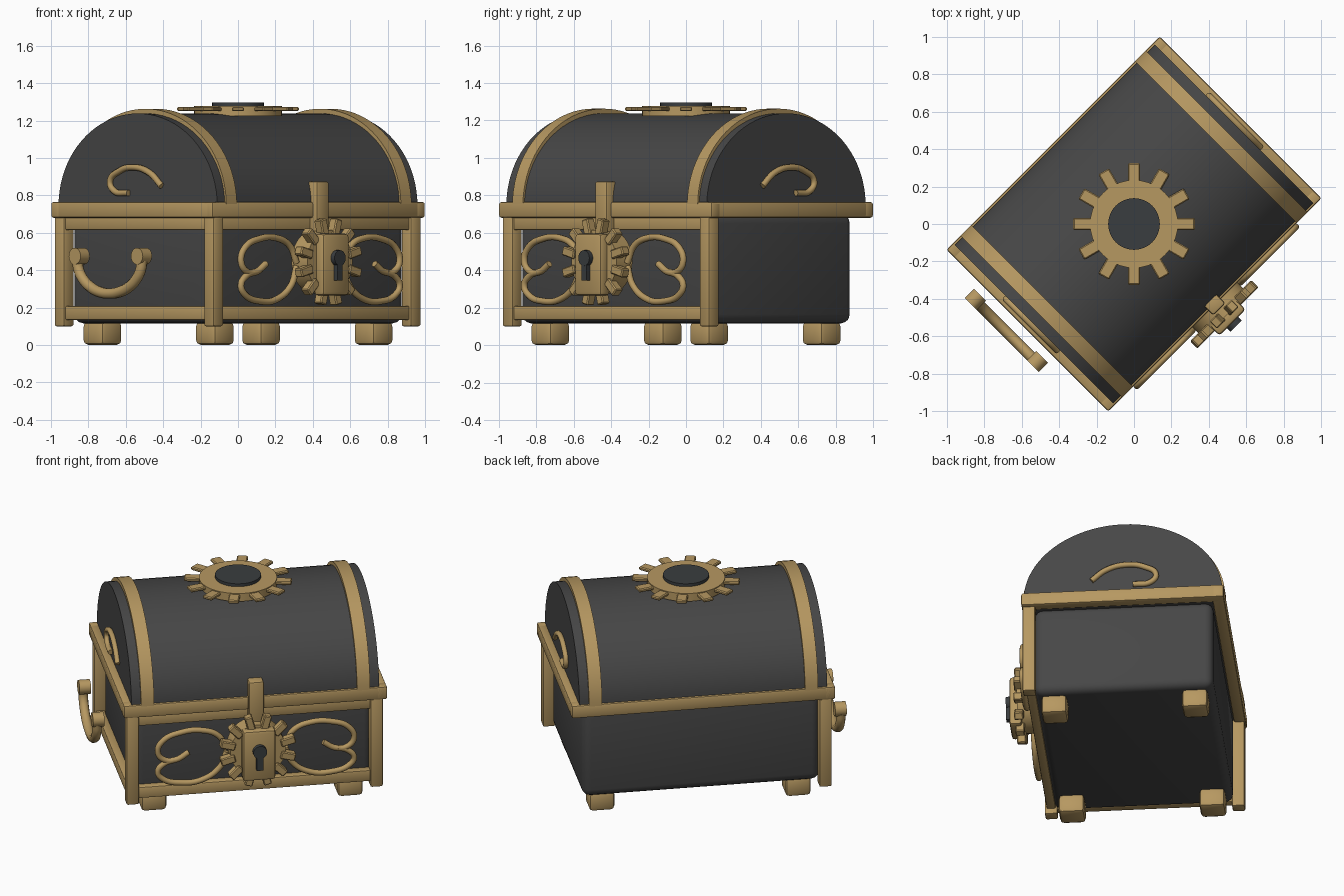
import bpy, bmesh, math
from mathutils import Matrix, Vector

if "Cube" in bpy.data.objects:
    bpy.data.objects.remove(bpy.data.objects["Cube"])

TURN = math.radians(45)          # the chest stands diagonally


def material(name, rgb):
    m = bpy.data.materials.new(name)
    m.diffuse_color = (*rgb, 1)
    m.use_nodes = True
    m.node_tree.nodes["Principled BSDF"].inputs["Base Color"].default_value = m.diffuse_color
    return m


GOLD = material("antique gold", (0.47, 0.315, 0.12))
DARK = material("charcoal wood", (0.062, 0.062, 0.062))
IRON = material("dark iron", (0.042, 0.047, 0.05))


def place(ob, mat):
    bpy.context.collection.objects.link(ob)
    ob.data.materials.append(mat)
    ob.rotation_euler.z = TURN
    return ob


def finish(bm, name, mat, angle=35):
    bmesh.ops.recalc_face_normals(bm, faces=bm.faces)
    me = bpy.data.meshes.new(name)
    bm.to_mesh(me)
    bm.free()
    me.polygons.foreach_set("use_smooth", [True] * len(me.polygons))
    me.set_sharp_from_angle(angle=math.radians(angle))
    return place(bpy.data.objects.new(name, me), mat)


def add_box(bm, lo, hi, bevel=0.0, seg=2, mat=Matrix()):
    lo, hi = Vector(lo), Vector(hi)
    m = mat @ Matrix.Translation((lo + hi) / 2) @ Matrix.Diagonal((*(hi - lo), 1))
    vs = bmesh.ops.create_cube(bm, size=1, matrix=m)["verts"]
    if bevel:
        es = list({e for v in vs for e in v.link_edges})
        bmesh.ops.bevel(bm, geom=es, offset=bevel, segments=seg, profile=0.5, affect='EDGES')


def box(name, lo, hi, mat, bevel=0.0, seg=2):
    bm = bmesh.new()
    add_box(bm, lo, hi, bevel, seg)
    return finish(bm, name, mat)


def add_disc(bm, r, z0, z1, mat=Matrix(), seg=40):
    bmesh.ops.create_cone(bm, cap_ends=True, segments=seg, radius1=r, radius2=r, depth=z1 - z0,
                          matrix=mat @ Matrix.Translation((0, 0, (z0 + z1) / 2)))


def arch(name, x0, x1, half, base, height, mat, n=40):
    """Half ellipse profile swept along x."""
    bm = bmesh.new()
    pts = [(half * math.cos(math.pi * i / n), base + height * math.sin(math.pi * i / n))
           for i in range(n + 1)]
    f = bm.faces.new([bm.verts.new((x0, y, z)) for y, z in pts])
    r = bmesh.ops.extrude_face_region(bm, geom=[f])
    bmesh.ops.translate(bm, vec=(x1 - x0, 0, 0),
                        verts=[g for g in r["geom"] if isinstance(g, bmesh.types.BMVert)])
    return finish(bm, name, mat)


def tube(name, pts, radius, mat):
    cu = bpy.data.curves.new(name, 'CURVE')
    cu.dimensions = '3D'
    cu.bevel_depth, cu.bevel_resolution, cu.resolution_u = radius, 3, 8
    cu.use_fill_caps = True
    sp = cu.splines.new('BEZIER')
    sp.bezier_points.add(len(pts) - 1)
    for b, p in zip(sp.bezier_points, pts):
        b.co = p
        b.handle_left_type = b.handle_right_type = 'AUTO'
    return place(bpy.data.objects.new(name, cu), mat)


def gear(name, mat4, ring, tip, width, ring_z, tooth_z):
    bm = bmesh.new()
    add_disc(bm, ring, *ring_z, mat4)
    for k in range(12):
        rot = Matrix.Rotation(math.radians(15 + 30 * k), 4, 'Z')
        add_box(bm, (ring * 0.85, -width / 2, tooth_z[0]), (tip, width / 2, tooth_z[1]),
                0.006, 1, mat4 @ rot)
    return finish(bm, name, GOLD)


# Body and domed lid
box("chest_body", (-0.725, -0.54, 0.115), (0.725, 0.54, 0.70), DARK, 0.05, 4)
arch("lid_dome", -0.757, 0.757, 0.60, 0.745, 0.493, DARK)
box("lid_floor", (-0.757, -0.57, 0.69), (0.757, 0.57, 0.75), DARK)
for s, side in ((-1, "left"), (1, "right")):
    a, b = sorted((s * 0.62, s * 0.70))
    arch("lid_band_" + side, a, b, 0.612, 0.745, 0.518, GOLD)

# Rim around the top of the body
for s, tag in ((-1, "front"), (1, "back")):
    a, b = sorted((s * 0.54, s * 0.612))
    box("rim_" + tag, (-0.806, a, 0.68), (0.806, b, 0.765), GOLD, 0.012)
for s, tag in ((-1, "left"), (1, "right")):
    a, b = sorted((s * 0.735, s * 0.806))
    box("rim_" + tag, (a, -0.612, 0.68), (b, 0.612, 0.765), GOLD, 0.012)

# Corner posts and rails on the front and the left end only
for tag, x, y in (("front_left", -0.748, -0.564), ("front_right", 0.742, -0.567),
                  ("back_left", -0.748, 0.567)):
    box("post_" + tag, (x - 0.038, y - 0.038, 0.10), (x + 0.038, y + 0.038, 0.70), GOLD, 0.01)
for tag, z0, z1 in (("lower", 0.135, 0.208), ("upper", 0.615, 0.69)):
    box("front_rail_" + tag, (-0.74, -0.59, z0), (0.74, -0.535, z1), GOLD, 0.008)
    box("left_rail_" + tag, (-0.775, -0.56, z0), (-0.72, 0.56, z1), GOLD, 0.008)

# Feet
for i, (x, y) in enumerate([(-.6, -.425), (.6, -.425), (-.6, .425), (.6, .425)]):
    box(f"foot_{i + 1}", (x - 0.078, y - 0.078, 0), (x + 0.078, y + 0.078, 0.125), GOLD, 0.025, 2)

# Lid medallion
gear("lid_gear", Matrix(), 0.235, 0.325, 0.066, (1.225, 1.278), (1.25, 1.272))
bm = bmesh.new()
add_disc(bm, 0.138, 1.26, 1.297)
finish(bm, "lid_gear_cap", IRON)

# Lock: hasp, gear, plate and keyhole (disc axis points to the front)
FRONT = Matrix.Translation((0, 0, 0.445)) @ Matrix.Rotation(math.radians(90), 4, 'X')
box("hasp", (-0.046, -0.645, 0.56), (0.046, -0.55, 0.875), GOLD, 0.012)
gear("lock_gear", FRONT, 0.17, 0.235, 0.048, (0.575, 0.695), (0.655, 0.71))
box("lock_plate", (-0.10, -0.745, 0.265), (0.10, -0.67, 0.595), GOLD, 0.018)
bm = bmesh.new()
add_disc(bm, 0.042, 0.73, 0.772, Matrix.Translation((0, 0, 0.02)) @ FRONT, 20)
add_box(bm, (-0.02, -0.771, 0.345), (0.02, -0.73, 0.45))
finish(bm, "keyhole", IRON)

# Heart shaped scrolls on the front
UPPER = [(.18, .44), (.23, .53), (.33, .572), (.46, .568), (.57, .52), (.60, .45),
         (.56, .395), (.49, .39), (.41, .435)]
LOWER = [(.18, .42), (.22, .32), (.33, .245), (.46, .235), (.57, .27), (.60, .32),
         (.56, .37), (.50, .39)]
for s, side in ((-1, "left"), (1, "right")):
    for tag, pts in (("upper", UPPER), ("lower", LOWER)):
        tube(f"scroll_{tag}_{side}", [(s * x, -0.622, z) for x, z in pts], 0.018, GOLD)

# Hooked scroll on each end of the lid
HOOK = [(-.19, .85), (-.10, .92), (.02, .95), (.13, .93), (.20, .875), (.17, .825), (.06, .812)]
for s, side in ((-1, "left"), (1, "right")):
    tube("lid_hook_" + side, [(s * 0.768, y, z) for y, z in HOOK], 0.017, GOLD)

# Carrying handle on the left end
arc = [math.pi * (1 + i / 10) for i in range(11)]
tube("handle_grip", [(-0.89, 0.08 + 0.245 * math.cos(t), 0.455 + 0.18 * math.sin(t)) for t in arc],
     0.029, GOLD)
bm = bmesh.new()
for s in (-1, 1):
    m = Matrix.Translation((-0.885, 0.08 + s * 0.235, 0.475)) @ Matrix.Rotation(math.radians(90), 4, 'Y')
    add_disc(bm, 0.045, -0.035, 0.035, m, 16)
finish(bm, "handle_ends", GOLD)
